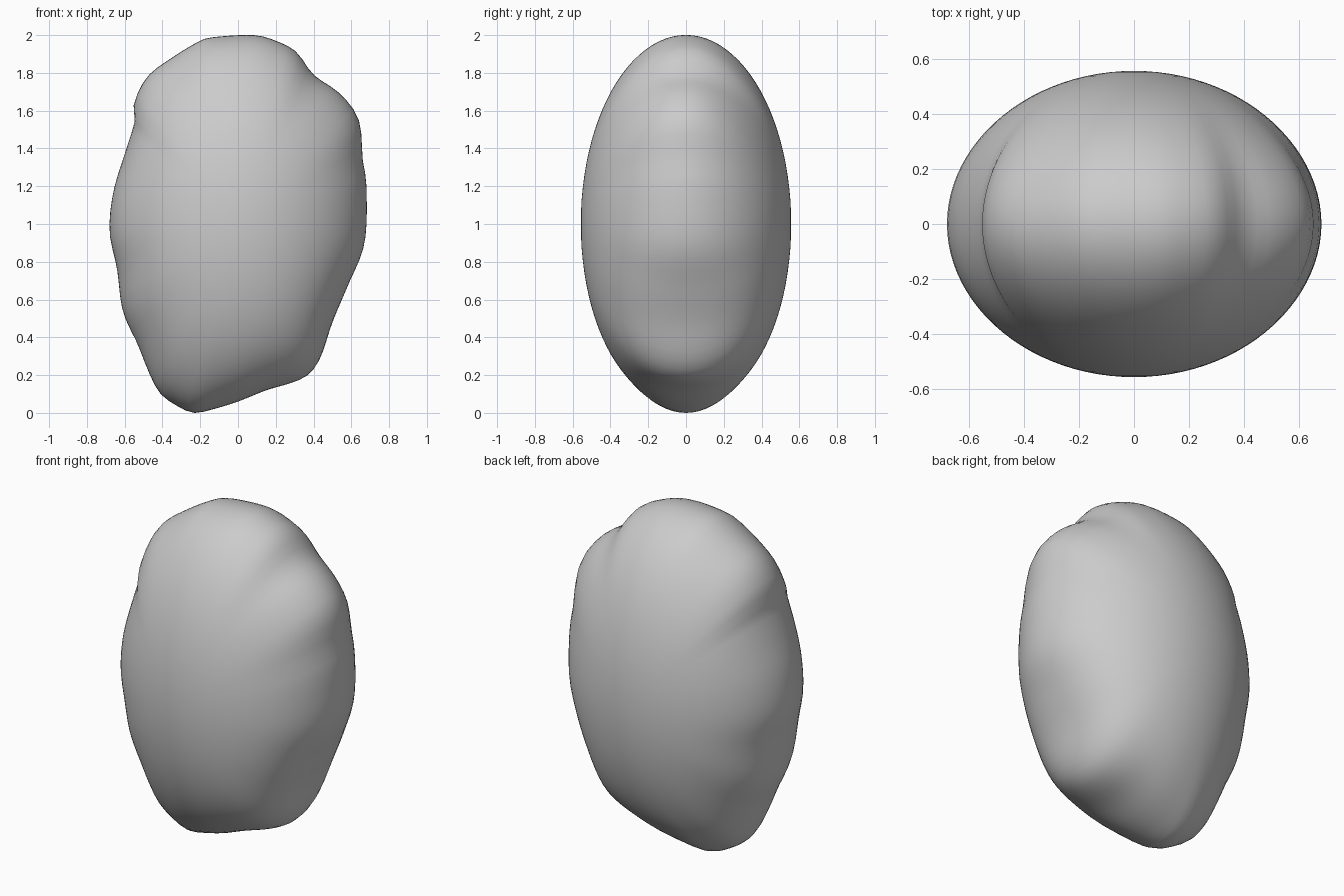
import bpy, bmesh, math
from mathutils import Vector, Matrix

if "Cube" in bpy.data.objects:
    bpy.data.objects.remove(bpy.data.objects["Cube"])

RX, RY, RZ = 0.675, 0.557, 1.0   # base ellipsoid radii

# Lumpy rim seen from the front (x, z), clockwise from the top
RIM = [(-0.12, 1.99), (0.08, 2.0), (0.2, 1.97), (0.31, 1.91), (0.40, 1.79), (0.54, 1.69),
       (0.64, 1.55), (0.66, 1.34), (0.68, 1.2), (0.67, 0.9), (0.58, 0.67), (0.50, 0.48),
       (0.44, 0.3), (0.38, 0.21), (0.3, 0.165), (0.15, 0.12), (0.0, 0.06), (-0.13, 0.02),
       (-0.23, 0.0), (-0.31, 0.03), (-0.41, 0.10), (-0.47, 0.21), (-0.53, 0.36),
       (-0.61, 0.54), (-0.64, 0.76), (-0.68, 0.96), (-0.66, 1.17), (-0.60, 1.37),
       (-0.545, 1.55), (-0.55, 1.64), (-0.48, 1.78), (-0.35, 1.88), (-0.2, 1.97)]


def smooth_loop(pts, steps=8):
    """Closed Catmull-Rom curve through the points."""
    p = [Vector(q) for q in pts]
    n = len(p)
    out = []
    for i in range(n):
        a, b, c, d = p[i - 1], p[i], p[(i + 1) % n], p[(i + 2) % n]
        for j in range(steps):
            t = j / steps
            out.append(0.5 * (2 * b + (c - a) * t + (2 * a - 5 * b + 4 * c - d) * t * t
                              + (3 * b - a - 3 * c + d) * t ** 3))
    return out


# Rim as angle -> scale relative to the ellipse
polar = []
for q in smooth_loop(RIM):
    u, w = q.x / RX, (q.y - 1) / RZ
    polar.append((math.atan2(w, u), math.hypot(u, w)))
polar.sort()
polar = ([(polar[-1][0] - 2 * math.pi, polar[-1][1])] + polar
         + [(polar[0][0] + 2 * math.pi, polar[0][1])])


def rim_scale(ang):
    for (a0, k0), (a1, k1) in zip(polar, polar[1:]):
        if a0 <= ang <= a1:
            return k0 + (k1 - k0) * (ang - a0) / max(a1 - a0, 1e-9)
    return 1.0


# Stone body: ellipsoid whose lumps fade away from the rim
bm = bmesh.new()
bmesh.ops.create_uvsphere(bm, u_segments=96, v_segments=48, radius=1,
                          matrix=Matrix.Rotation(math.pi / 2, 4, 'X'))
for v in bm.verts:
    u, y, w = v.co
    s = math.hypot(u, w)
    k = 1 + (rim_scale(math.atan2(w, u)) - 1) * s ** 4
    v.co = (u * RX * k, y * RY, 1 + w * RZ * k)
bmesh.ops.recalc_face_normals(bm, faces=bm.faces)
for f in bm.faces:
    f.smooth = True
mesh = bpy.data.meshes.new("stone_body")
bm.to_mesh(mesh)
bm.free()
body = bpy.data.objects.new("stone_body", mesh)
bpy.context.collection.objects.link(body)
